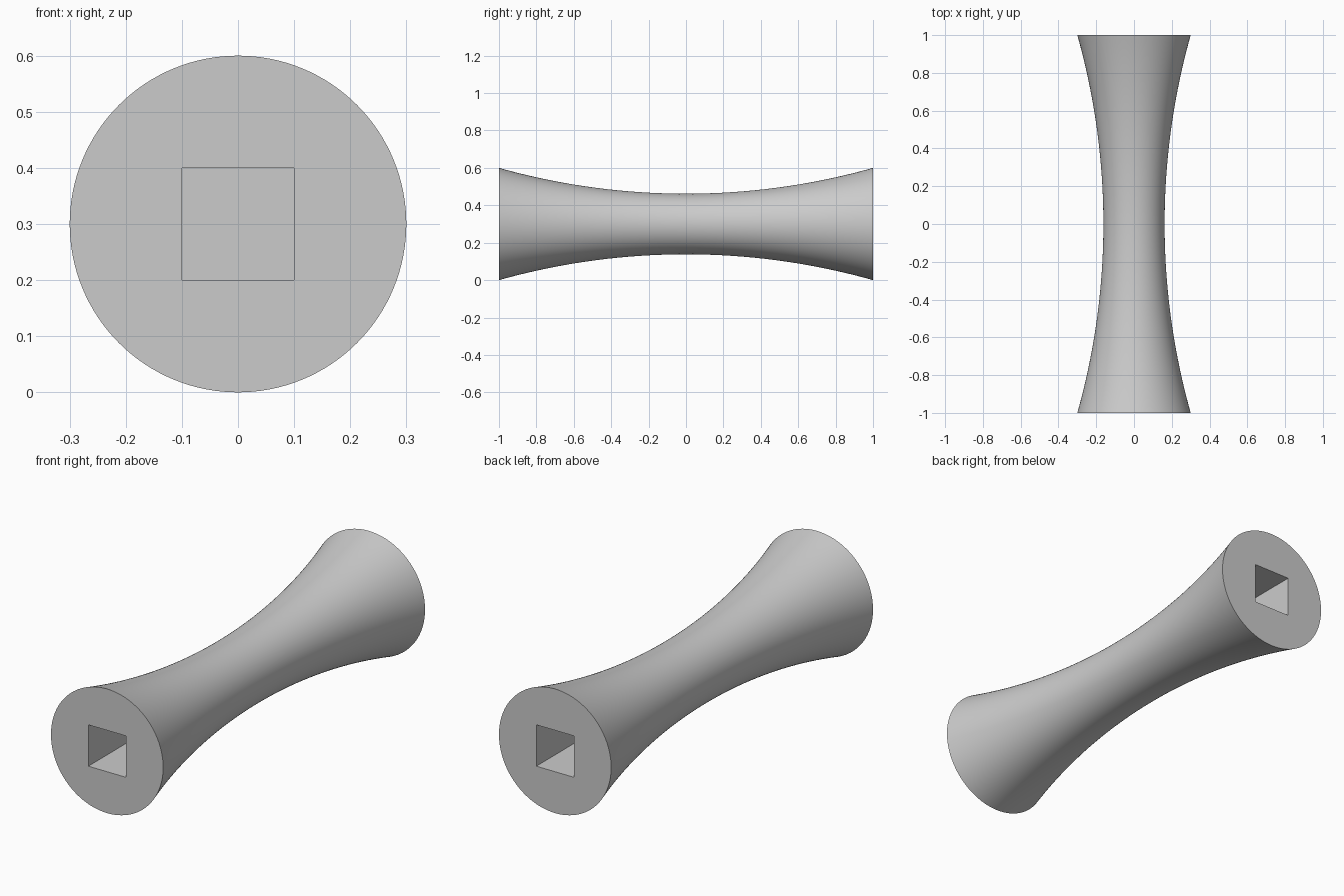
import bpy, bmesh, math

if "Cube" in bpy.data.objects:
    bpy.data.objects.remove(bpy.data.objects["Cube"], do_unlink=True)

HALF, CENTRE_Z = 1.0, 0.3
R_END, R_WAIST = 0.3, 0.162
SOCKET, DEPTH = 0.2, 0.4
SEGMENTS, RINGS = 128, 48

grey = bpy.data.materials.new("light grey")
grey.use_nodes = True
colour = (0.6, 0.6, 0.6, 1)
grey.diffuse_color = colour
grey.node_tree.nodes["Principled BSDF"].inputs["Base Color"].default_value = colour


def add_object(name, bm):
    bmesh.ops.recalc_face_normals(bm, faces=bm.faces)
    mesh = bpy.data.meshes.new(name)
    bm.to_mesh(mesh)
    bm.free()
    mesh.materials.append(grey)
    obj = bpy.data.objects.new(name, mesh)
    bpy.context.collection.objects.link(obj)
    return obj


# Waisted body: a circular arc turned about the y axis
sag = R_END - R_WAIST
arc_radius = (HALF ** 2 + sag ** 2) / (2 * sag)
bm = bmesh.new()
rings = []
for i in range(RINGS + 1):
    y = -HALF + 2 * HALF * i / RINGS
    r = R_WAIST + arc_radius - math.sqrt(arc_radius ** 2 - y * y)
    angles = [2 * math.pi * k / SEGMENTS for k in range(SEGMENTS)]
    rings.append([bm.verts.new((r * math.cos(a), y, CENTRE_Z + r * math.sin(a)))
                  for a in angles])
for a, b in zip(rings, rings[1:]):
    for k in range(SEGMENTS):
        n = (k + 1) % SEGMENTS
        bm.faces.new((a[k], a[n], b[n], b[k]))
bm.faces.new(rings[0])
bm.faces.new(rings[-1])
body = add_object("waisted_roller", bm)

# Square blind sockets cut into both ends
for side, name in ((-1, "front_socket_cutter"), (1, "back_socket_cutter")):
    bm = bmesh.new()
    bmesh.ops.create_cube(bm, size=1)
    bmesh.ops.scale(bm, vec=(SOCKET, 2 * DEPTH, SOCKET), verts=bm.verts)
    bmesh.ops.translate(bm, vec=(0, side * HALF, CENTRE_Z), verts=bm.verts)
    cutter = add_object(name, bm)
    cutter.hide_render = True
    bpy.ops.object.select_all(action="DESELECT")
    body.select_set(True)
    bpy.context.view_layer.objects.active = body
    mod = body.modifiers.new("socket", "BOOLEAN")
    mod.operation = "DIFFERENCE"
    mod.solver = "EXACT"
    mod.object = cutter
    bpy.ops.object.modifier_apply(modifier=mod.name)
    bpy.data.objects.remove(cutter, do_unlink=True)

# Smooth sides with crisp rims and socket edges
bpy.ops.object.shade_smooth_by_angle(angle=math.radians(30))
